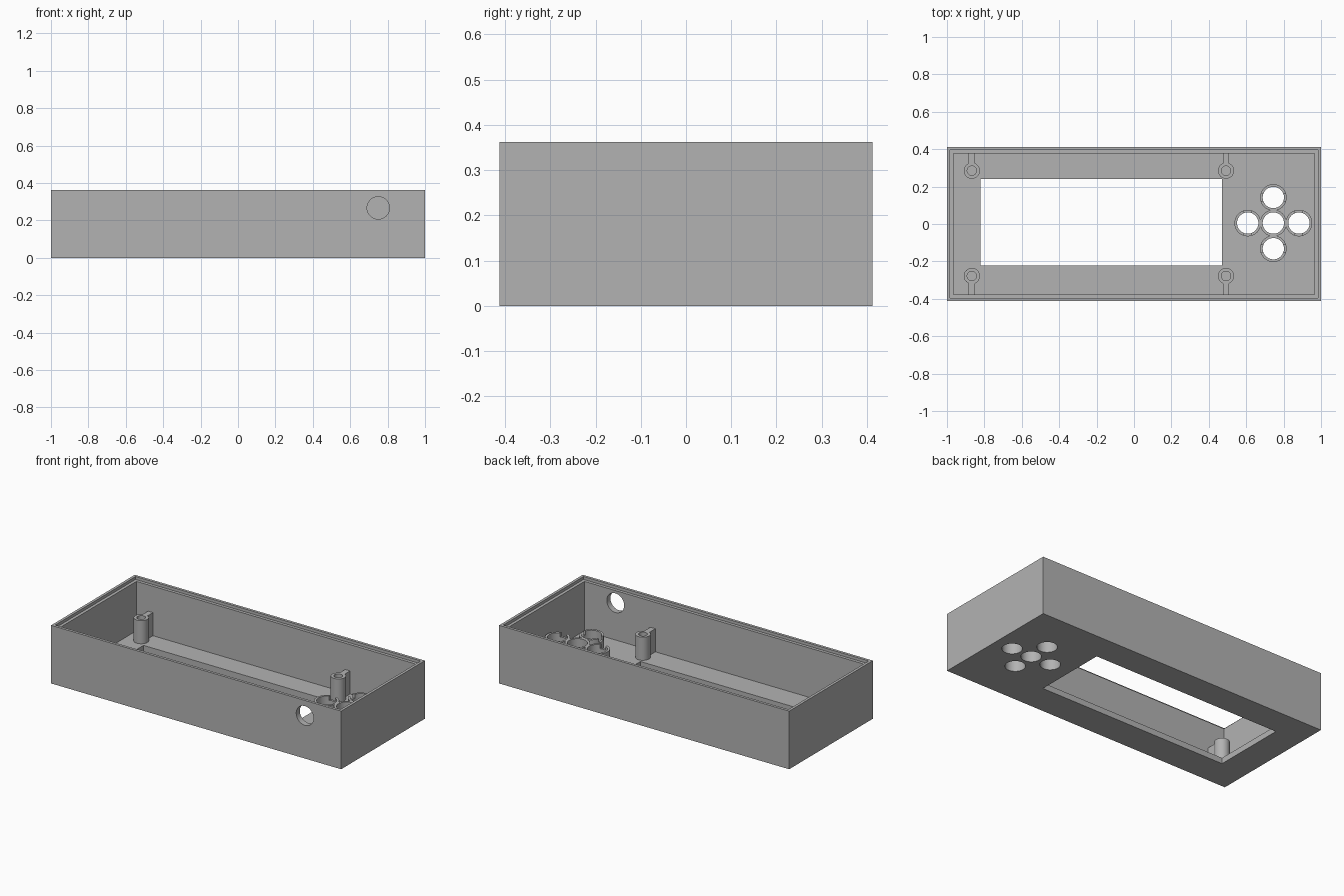
import bpy
import math
from mathutils import Vector

cube = bpy.data.objects.get("Cube")
if cube:
    bpy.data.objects.remove(cube, do_unlink=True)

# Overall sizes
HX, HY, HEIGHT = 1.0, 0.4125, 0.362
WALL, LIP, FLOOR = 0.036, 0.017, 0.036
POST_TOP, TUBE_TOP = 0.18, 0.165

grey = bpy.data.materials.new("plain grey plastic")
grey.use_nodes = True
COLOR = (0.45, 0.45, 0.45, 1)
grey.diffuse_color = COLOR
grey.node_tree.nodes["Principled BSDF"].inputs["Base Color"].default_value = COLOR


def box(name, lo, hi):
    lo, hi = Vector(lo), Vector(hi)
    bpy.ops.mesh.primitive_cube_add(size=1, location=(lo + hi) / 2)
    ob = bpy.context.object
    ob.name = name
    ob.scale = hi - lo
    bpy.ops.object.transform_apply(location=False, rotation=False, scale=True)
    ob.data.materials.append(grey)
    return ob


def cylinder(name, x, y, radius, z0, z1):
    bpy.ops.mesh.primitive_cylinder_add(vertices=48, radius=radius, depth=z1 - z0,
                                        location=(x, y, (z0 + z1) / 2))
    ob = bpy.context.object
    ob.name = name
    ob.data.materials.append(grey)
    return ob


def combine(target, tool, operation):
    """Apply a boolean and discard the tool."""
    mod = target.modifiers.new(operation, 'BOOLEAN')
    mod.operation, mod.solver, mod.object = operation, 'EXACT', tool
    bpy.context.view_layer.objects.active = target
    bpy.ops.object.modifier_apply(modifier=mod.name)
    bpy.data.objects.remove(tool, do_unlink=True)


def finish(ob):
    bpy.ops.object.select_all(action='DESELECT')
    ob.select_set(True)
    bpy.context.view_layer.objects.active = ob
    bpy.ops.object.shade_smooth_by_angle(angle=math.radians(30))


# Open tray with a recessed ledge inside the rim
case = box("case", (-HX, -HY, 0), (HX, HY, HEIGHT))
ix, iy = HX - WALL, HY - WALL
combine(case, box("cavity", (-ix, -iy, FLOOR), (ix, iy, 1)), 'DIFFERENCE')
lx, ly = HX - LIP, HY - LIP
combine(case, box("ledge", (-lx, -ly, HEIGHT - 0.018), (lx, ly, 1)), 'DIFFERENCE')

# Display window in the floor
combine(case, box("window", (-0.82, -0.222, -1), (0.47, 0.24, 0.1)), 'DIFFERENCE')

# Cable hole through the front wall
cable = cylinder("cable_hole", 0.75, -HY, 0.06, -0.1, 0.1)
cable.rotation_euler.x = math.pi / 2
cable.location.z = 0.267
combine(case, cable, 'DIFFERENCE')

# Button guide tubes in a cross, joined where they touch
BX, BY, STEP = 0.745, 0.005, 0.137
offsets = [(0, 0), (1, 0), (-1, 0), (0, 1), (0, -1)]
guides = None
for dx, dy in offsets:
    tube = cylinder("button_guides", BX + dx * STEP, BY + dy * STEP, 0.071,
                    FLOOR - 0.005, TUBE_TOP)
    if guides:
        combine(guides, tube, 'UNION')
    else:
        guides = tube
for dx, dy in offsets:
    x, y = BX + dx * STEP, BY + dy * STEP
    for part in (guides, case):
        combine(part, cylinder("button_hole", x, y, 0.057, -0.5, 0.5), 'DIFFERENCE')
    # Shallow notches across each outer tube
    if dx or dy:
        sx, sy = (0.02, 0.08) if dx else (0.08, 0.02)
        combine(guides, box("notch", (x - sx, y - sy, TUBE_TOP - 0.025),
                            (x + sx, y + sy, 1)), 'DIFFERENCE')

# Screw posts with a rib to the nearest long wall
for side, px in (("right", -0.867), ("left", 0.492)):
    for end, py, wall in (("back", 0.285, iy + 0.005), ("front", -0.278, -iy - 0.005)):
        post = cylinder(f"screw_post_{end}_{side}", px, py, 0.043, FLOOR - 0.005, POST_TOP)
        rib = box("rib", (px - 0.017, min(py, wall), FLOOR - 0.005),
                  (px + 0.017, max(py, wall), POST_TOP))
        combine(post, rib, 'UNION')
        combine(post, cylinder("screw_hole", px, py, 0.025, FLOOR, 1), 'DIFFERENCE')
        # Keep the post clear of the window
        combine(post, box("window", (-0.82, -0.222, -1), (0.47, 0.24, 1)), 'DIFFERENCE')
        finish(post)

finish(guides)
finish(case)
